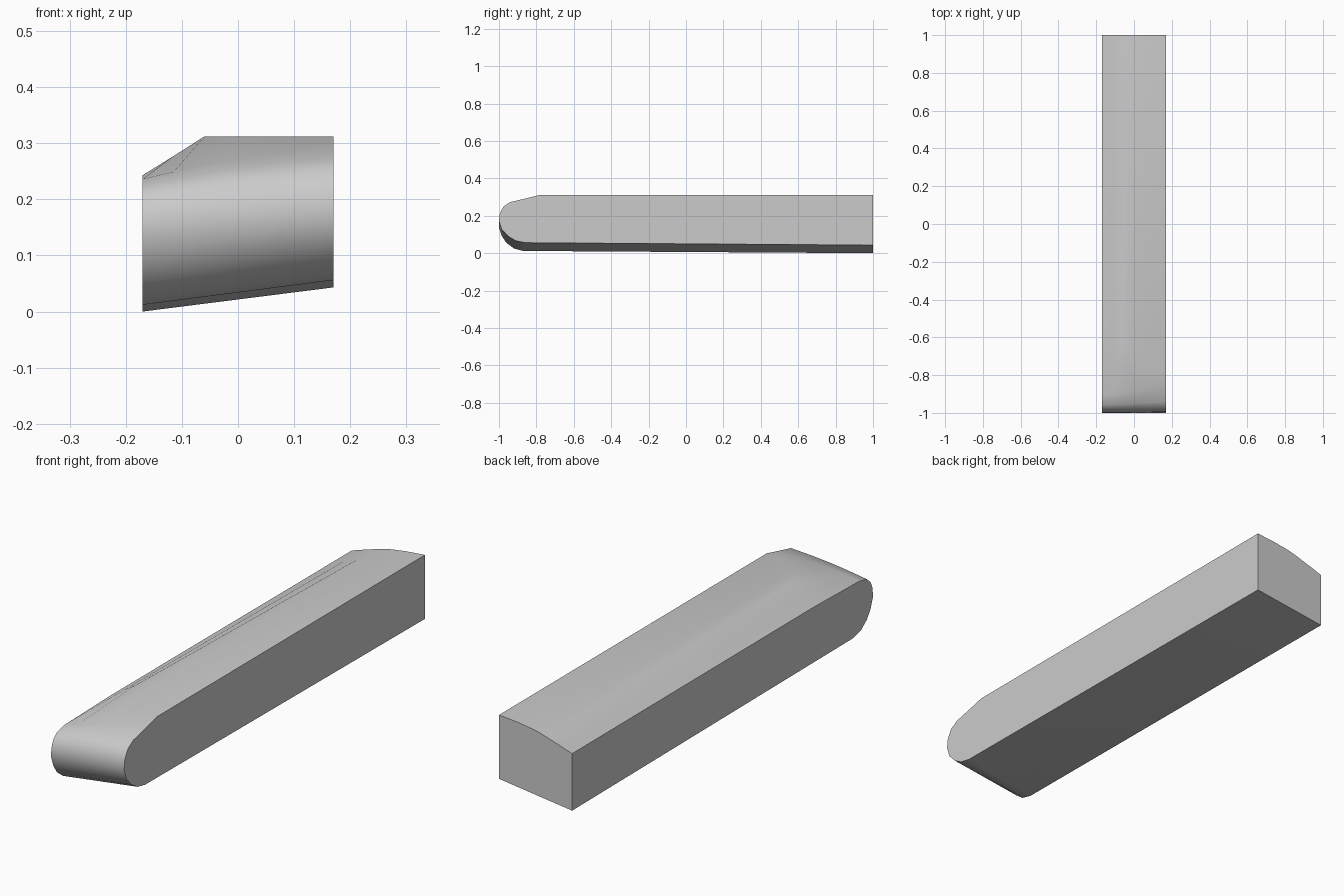
import bpy, bmesh, math

if "Cube" in bpy.data.objects:
    bpy.data.objects.remove(bpy.data.objects["Cube"])

# side outlines (y, z) of the nose, from underside round to top
NOSE_LEFT = [(-.87, .012), (-.92, .025), (-.96, .055), (-.985, .092), (-1, .135),
             (-.998, .172), (-.985, .203), (-.96, .225), (-.91, .236)]
NOSE_RIGHT = [(-.86, .056), (-.91, .066), (-.95, .09), (-.985, .127), (-1, .172),
              (-.995, .215), (-.975, .25), (-.94, .273), (-.86, .292)]

# columns across the width: x, back crown height, y and z where the flat top ends
COLUMNS = [(-.17, .240, -.60, .243), (-.115, .258, -.60, .277), (-.06, .275, -.60, .312),
           (-.03, .284, -.67, .312), (0, .292, -.72, .312), (.08, .304, -.765, .312),
           (.17, .312, -.78, .312)]


def mix(a, b, t):
    return a + (b - a) * t


def column_outline(x, crown, y_end, z_end):
    t = (x + .17) / .34
    bulge = .008 * math.sin(math.pi * t)
    pts = [(1, mix(0, .043, t))]
    for i, (a, b) in enumerate(zip(NOSE_LEFT, NOSE_RIGHT)):
        lift = bulge * max(0, i - 4) / 4
        pts.append((mix(a[0], b[0], t), mix(a[1], b[1], t) + lift))
    pts += [(y_end, z_end), (1, crown)]
    return [(x, y, z) for y, z in pts]


# skin the outlines into one closed bar
bm = bmesh.new()
rings = [[bm.verts.new(p) for p in column_outline(*c)] for c in COLUMNS]
n = len(rings[0])
for a, b in zip(rings, rings[1:]):
    for i in range(n):
        j = (i + 1) % n
        bm.faces.new((a[i], a[j], b[j], b[i]))
bm.faces.new(rings[0])
bm.faces.new(rings[-1][::-1])
bmesh.ops.recalc_face_normals(bm, faces=bm.faces)

mesh = bpy.data.meshes.new("rounded_bar")
bm.to_mesh(mesh)
bm.free()
bar = bpy.data.objects.new("rounded_bar", mesh)
bpy.context.collection.objects.link(bar)
bpy.context.view_layer.objects.active = bar
bar.select_set(True)
bpy.ops.object.shade_smooth_by_angle(angle=math.radians(35))
